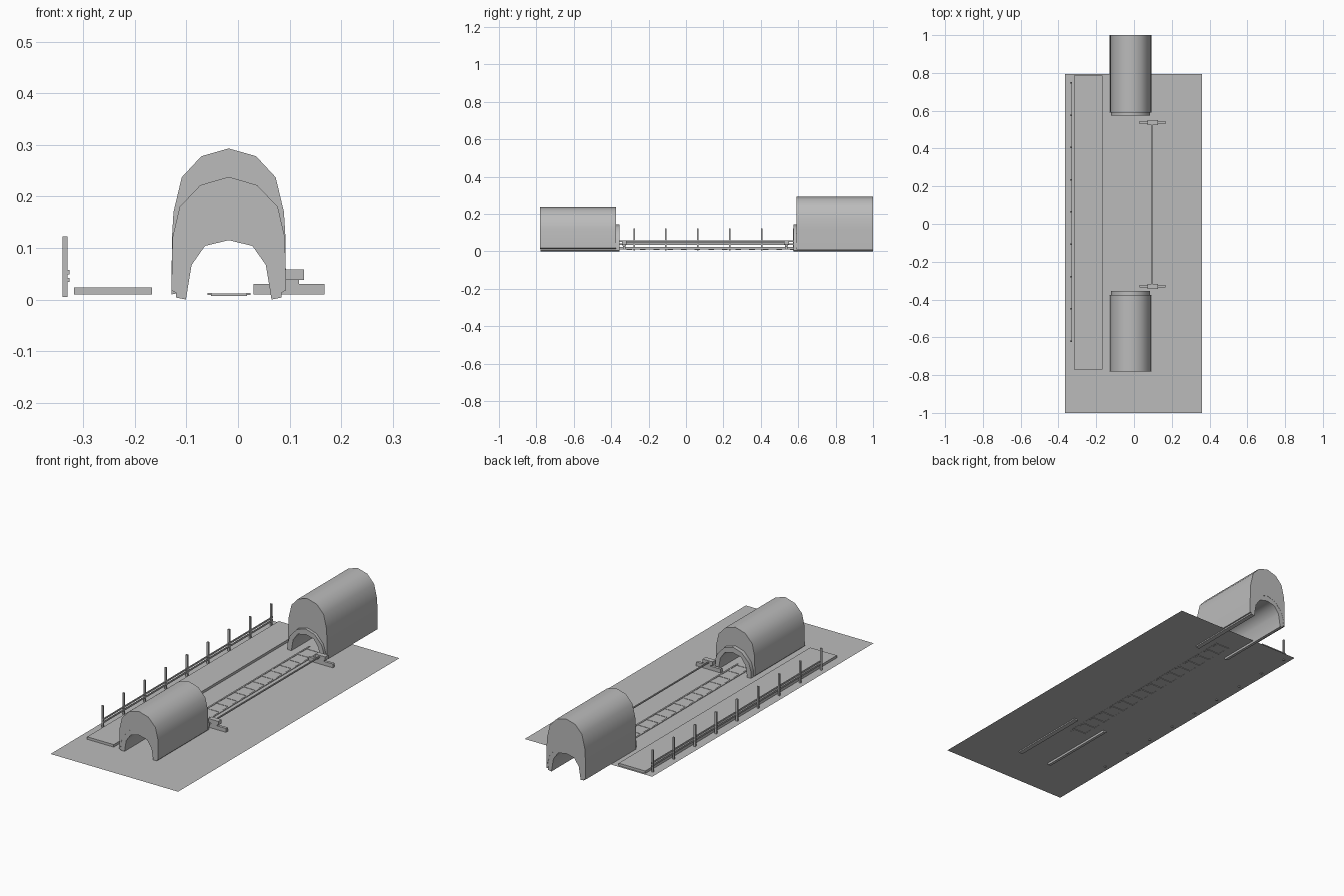
import bpy, bmesh, math

cube = bpy.data.objects.get("Cube")
if cube:
    bpy.data.objects.remove(cube, do_unlink=True)

grey = bpy.data.materials.new("plain_grey")
grey.use_nodes = True
color = (0.5, 0.5, 0.5, 1)
grey.diffuse_color = color
grey.node_tree.nodes["Principled BSDF"].inputs["Base Color"].default_value = color

CENTRE = -0.018  # centre line of the track and tunnels


def finish(name, bm):
    mesh = bpy.data.meshes.new(name)
    bmesh.ops.recalc_face_normals(bm, faces=bm.faces)
    bm.to_mesh(mesh)
    bm.free()
    mesh.materials.append(grey)
    obj = bpy.data.objects.new(name, mesh)
    bpy.context.collection.objects.link(obj)
    return obj


def box(name, x, y, z):
    """Box from (min, max) pairs."""
    bm = bmesh.new()
    bmesh.ops.create_cube(bm, size=1)
    for v in bm.verts:
        v.co = [a + (b - a) * (c + 0.5) for (a, b), c in zip((x, y, z), v.co)]
    return finish(name, bm)


def mirrored(half):
    """Full arch outline from a half profile that ends on the centre line."""
    left = [(CENTRE - w, z) for w, z in half]
    return left + [(CENTRE + w, z) for w, z in reversed(half[:-1])]


def arch(name, outer, inner, y0, y1):
    """Solid arch between two half profiles, running along y."""
    bm = bmesh.new()
    outline = mirrored(outer) + mirrored(inner)[::-1]
    face = bm.faces.new([bm.verts.new((x, y0, z)) for x, z in outline])
    ext = bmesh.ops.extrude_face_region(bm, geom=[face], use_keep_orig=True)
    for v in ext["geom"]:
        if isinstance(v, bmesh.types.BMVert):
            v.co.y = y1
    obj = finish(name, bm)
    bpy.ops.object.select_all(action="DESELECT")
    obj.select_set(True)
    bpy.context.view_layer.objects.active = obj
    bpy.ops.object.shade_smooth_by_angle(angle=math.radians(50))


# Ground sheet
bm = bmesh.new()
bm.faces.new([bm.verts.new((x, y, 0.01)) for x, y in
              ((-0.365, -1), (0.36, -1), (0.36, 0.795), (-0.365, 0.795))])
finish("ground_sheet", bm)

# Tunnels: outer shell plus a lining that sticks out towards the track
lining_out = [(0.102, 0.004), (0.104, 0.04), (0.09, 0.085), (0.05, 0.128), (0, 0.143)]
lining_in = [(0.083, 0), (0.072, 0.067), (0.046, 0.104), (0, 0.115)]
low = [(0.111, 0.018), (0.109, 0.12), (0.095, 0.18), (0.055, 0.222), (0, 0.238)]
high = [(0.111, 0.01), (0.11, 0.12), (0.107, 0.17), (0.091, 0.237), (0.053, 0.278), (0, 0.293)]
shell_in = [(0.1, 0.012)] + lining_out[1:]
arch("front_tunnel_shell", low, shell_in, -0.78, -0.375)
arch("front_tunnel_lining", lining_out, lining_in, -0.779, -0.355)
arch("rear_tunnel_shell", high, shell_in, 0.59, 1.0)
arch("rear_tunnel_lining", lining_out, lining_in, 0.575, 0.999)

# Track
for side, x in (("right", -0.055), ("left", 0.02)):
    box(side + "_rail", (x - 0.004, x + 0.004), (-0.45, 0.66), (0.009, 0.013))
for i in range(16):
    y = -0.45 + i * 0.073
    box("sleeper", (-0.052, 0.017), (y - 0.015, y + 0.015), (0.007, 0.0115))

# Platform beside the track
box("platform", (-0.318, -0.167), (-0.77, 0.785), (0.0102, 0.023))

# Fence
for i in range(9):
    y = -0.62 + i * 0.171
    box("fence_post", (-0.34, -0.33), (y - 0.004, y + 0.004), (0.005, 0.122))
for z in (0.038, 0.053):
    box("fence_rail", (-0.332, -0.327), (-0.625, 0.753), (z - 0.004, z + 0.004))

# Signal stands joined by a cable
for y in (-0.33, 0.537):
    box("stand_base", (0.03, 0.168), (y - 0.007, y + 0.007), (0.0102, 0.03))
    box("stand_neck", (0.085, 0.118), (y - 0.009, y + 0.009), (0.03, 0.04))
    box("stand_head", (0.072, 0.128), (y - 0.013, y + 0.013), (0.038, 0.058))
box("cable", (0.092, 0.098), (-0.33, 0.537), (0.046, 0.052))
